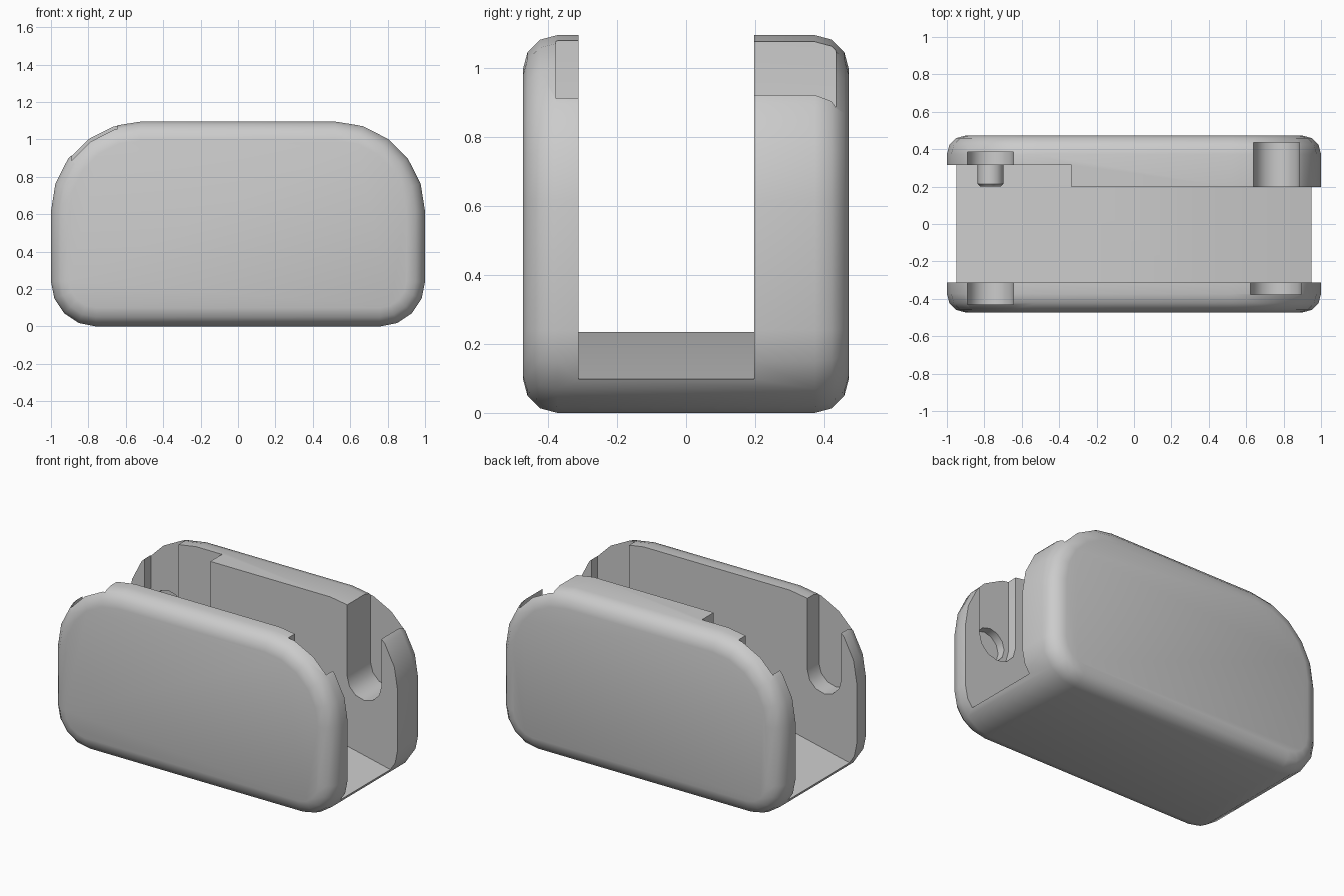
import bpy, bmesh, math

if "Cube" in bpy.data.objects:
    bpy.data.objects.remove(bpy.data.objects["Cube"], do_unlink=True)

grey = bpy.data.materials.new("plain grey")
grey.use_nodes = True
grey.diffuse_color = (0.6, 0.6, 0.6, 1)
grey.node_tree.nodes["Principled BSDF"].inputs["Base Color"].default_value = (0.6, 0.6, 0.6, 1)


def arc(cx, cz, r, start, end, steps):
    angles = [math.radians(start + (end - start) * i / steps) for i in range(steps + 1)]
    return [(cx + r * math.cos(a), cz + r * math.sin(a)) for a in angles]


def outline(inset):
    """Body side profile, shrunk evenly by the inset."""
    half = arc(0.76, 0.24, 0.24 - inset, -90, 0, 4) + arc(0.52, 0.615, 0.48 - inset, 0, 90, 5)
    return half + [(-x, z) for x, z in reversed(half)]


def loft(name, sections):
    """Join matching (y, xz points) sections into a closed solid."""
    bm = bmesh.new()
    rings = [[bm.verts.new((x, y, z)) for x, z in pts] for y, pts in sections]
    for a, b in zip(rings, rings[1:]):
        for i in range(len(a)):
            j = (i + 1) % len(a)
            bm.faces.new((a[i], a[j], b[j], b[i]))
    bm.faces.new(rings[0])
    bm.faces.new(rings[-1])
    bmesh.ops.recalc_face_normals(bm, faces=bm.faces)
    mesh = bpy.data.meshes.new(name)
    bm.to_mesh(mesh)
    bm.free()
    obj = bpy.data.objects.new(name, mesh)
    mesh.materials.append(grey)
    bpy.context.collection.objects.link(obj)
    return obj


def select(obj):
    bpy.ops.object.select_all(action='DESELECT')
    obj.select_set(True)
    bpy.context.view_layer.objects.active = obj


def cut(target, y0, y1, pts):
    cutter = loft("cutter", [(y0, pts), (y1, pts)])
    select(target)
    mod = target.modifiers.new("cut", 'BOOLEAN')
    mod.operation, mod.solver, mod.object = 'DIFFERENCE', 'EXACT', cutter
    bpy.ops.object.modifier_apply(modifier=mod.name)
    bpy.data.objects.remove(cutter, do_unlink=True)


# Rounded housing
depth, edge = 0.473, 0.1
side = [(-depth + edge * (1 - math.sin(math.radians(t))), edge * (1 - math.cos(math.radians(t))))
        for t in (90, 60, 30, 0)]
sections = [(y, outline(d)) for y, d in side] + [(-y, outline(d)) for y, d in reversed(side)]
body = loft("housing", sections)

# Open channel with a floor that slopes down at both ends
cut(body, -0.312, 0.197, [(-1.2, 0.041), (-0.335, 0.235), (0.335, 0.235), (1.2, 0.041), (1.2, 1.3), (-1.2, 1.3)])
# Wider channel at one end
cut(body, 0.1, 0.316, [(-1.2, 0.041), (-0.335, 0.235), (-0.335, 1.3), (-1.2, 1.3)])


# Round-bottomed slots in the walls: centre x, half width, inner y, outer y
for x, r, y0, y1 in ((0.762, 0.122, 0.1, 0.435), (-0.767, 0.122, 0.2, 0.385),
                     (-0.767, 0.122, -0.43, -0.2), (0.758, 0.135, -0.377, -0.2)):
    cut(body, y0, y1, arc(x, 0.615, r, 180, 360, 6) + [(x + r, 1.3), (x - r, 1.3)])

# Round sockets behind the two shallow slots
for x, y0, y1 in ((-0.767, 0.35, 0.43), (0.76, -0.43, -0.34)):
    cut(body, y0, y1, arc(x, 0.615, 0.105, 0, 330, 11))

select(body)
bpy.ops.object.shade_smooth_by_angle(angle=math.radians(32))

# Small guide peg on the recessed wall
peg = loft("guide_peg", [(y, arc(-0.767, 0.34, r, 0, 330, 11))
                         for y, r in ((0.34, 0.07), (0.215, 0.07), (0.2, 0.055))])
select(peg)
bpy.ops.object.shade_smooth_by_angle(angle=math.radians(32))
